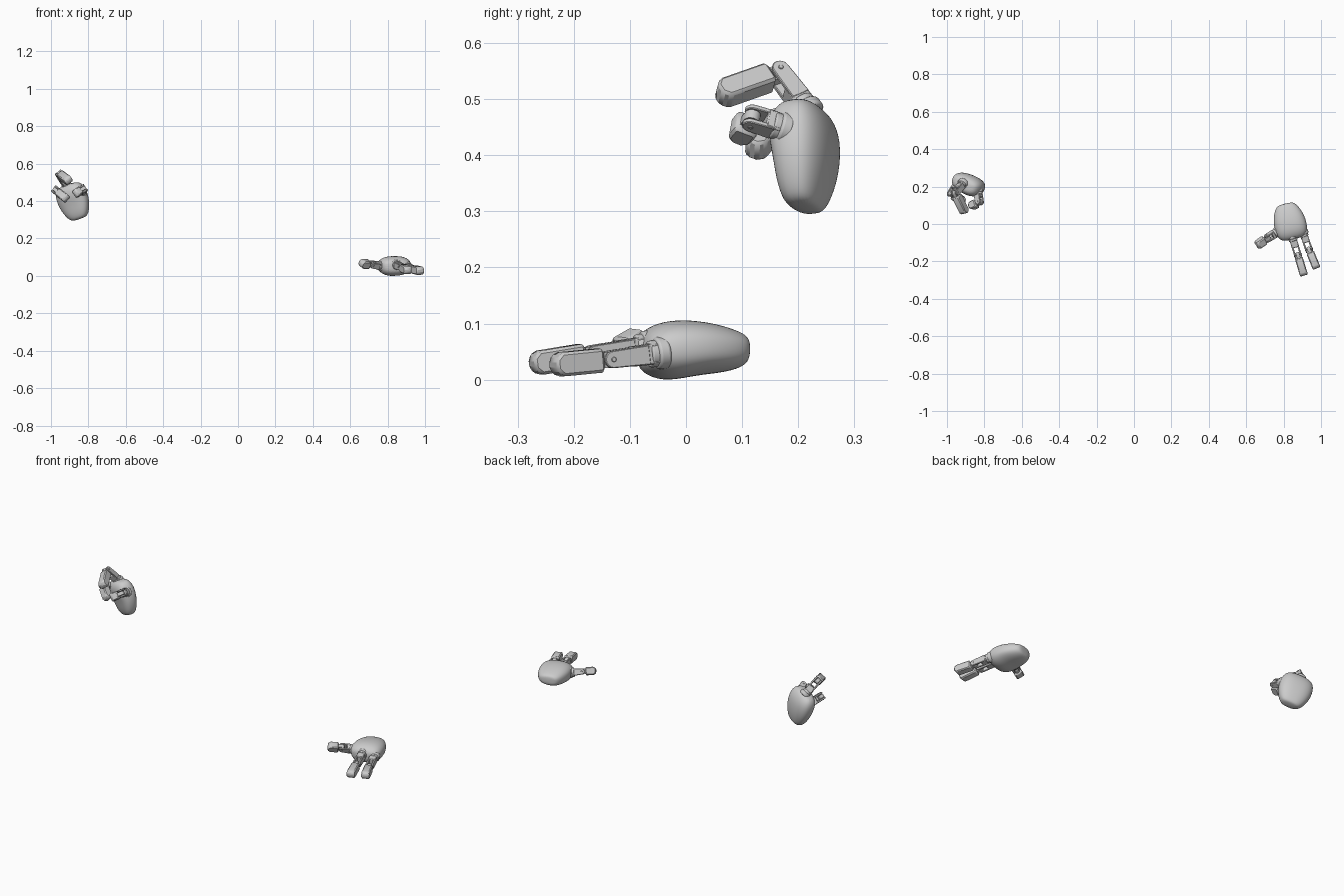
import bpy, bmesh, math
from mathutils import Vector, Matrix

if "Cube" in bpy.data.objects:
    bpy.data.objects.remove(bpy.data.objects["Cube"])


def frame(origin, x, y):
    """Matrix with local X along x and local Y as close to y as possible."""
    x = x.normalized()
    y = (y - x * y.dot(x)).normalized()
    z = x.cross(y)
    m = Matrix((x, y, z)).transposed().to_4x4()
    m.translation = origin
    return m


def finish(name, bm, mat, bevel=0.0, segs=1, subsurf=0, angle=35):
    bm.transform(mat)
    bmesh.ops.recalc_face_normals(bm, faces=bm.faces)
    me = bpy.data.meshes.new(name)
    bm.to_mesh(me)
    bm.free()
    ob = bpy.data.objects.new(name, me)
    bpy.context.collection.objects.link(ob)
    if bevel:
        b = ob.modifiers.new("bevel", 'BEVEL')
        b.width, b.segments = bevel, segs
        b.limit_method, b.angle_limit = 'ANGLE', math.radians(40)
    if subsurf:
        s = ob.modifiers.new("smooth", 'SUBSURF')
        s.levels = s.render_levels = subsurf
    bpy.ops.object.select_all(action='DESELECT')
    ob.select_set(True)
    bpy.context.view_layer.objects.active = ob
    bpy.ops.object.shade_smooth_by_angle(angle=math.radians(angle))
    return ob


def extrude_profile(pts, y0, y1):
    """Extrude an x-z outline between two y values."""
    bm = bmesh.new()
    a = [bm.verts.new((x, y0, z)) for x, z in pts]
    b = [bm.verts.new((x, y1, z)) for x, z in pts]
    n = len(pts)
    bm.faces.new(a)
    bm.faces.new(b[::-1])
    for i in range(n):
        bm.faces.new((a[i], b[i], b[(i + 1) % n], a[(i + 1) % n]))
    return bm


def cylinder(r, depth, axis):
    bm = bmesh.new()
    bmesh.ops.create_cone(bm, cap_ends=True, segments=32, radius1=r, radius2=r, depth=depth)
    bm.transform(Matrix.Rotation(math.pi / 2, 4, axis))
    return bm


def rounded_bar(x0, x1, h0, h1):
    """Tapered bar outline with a round end about x1."""
    arc = [(x1 + h1 * math.sin(t), h1 * math.cos(t))
           for t in (math.pi * i / 12 for i in range(13))]
    return [(x0, h0)] + arc + [(x0, -h0)]


def finger(name, base, joint, tip, up=None):
    base, joint, tip = Vector(base), Vector(joint), Vector(tip)
    d1, d2 = joint - base, tip - joint
    hinge = d1.cross(Vector(up)) if up else d1.cross(d2)
    m1, m2 = frame(base, d1, hinge), frame(joint, d2, hinge)
    l1, l2 = d1.length, d2.length
    # socket collar set into the palm
    finish(name + "_socket", cylinder(0.029, 0.022, 'Y'),
           m1 @ Matrix.Translation((-0.008, 0, 0)), 0.005, 3)
    finish(name + "_collar", cylinder(0.024, 0.03, 'Y'), m1, 0.003, 2)
    # first link: solid root and two hinge cheeks
    k = l1 * 0.55
    finish(name + "_root", extrude_profile(
        [(-0.01, .019), (k, .0175), (k, -.0175), (-0.01, -.019)], -0.019, 0.019), m1, 0.003)
    for side, s in (("left", 1), ("right", -1)):
        finish(name + "_cheek_" + side, extrude_profile(
            rounded_bar(k * 0.4, l1, .0175, .0155), s * 0.011, s * 0.020), m1, 0.0015)
    # hinge pin and tongue
    finish(name + "_pin", cylinder(0.0045, 0.044, 'X'), m1 @ Matrix.Translation((l1, 0, 0)), 0.001)
    tongue = [(-x, z) for x, z in rounded_bar(-0.03, 0, .014, .014)]
    finish(name + "_tongue", extrude_profile(tongue, -0.009, 0.009), m2)
    # chamfered fingertip block
    c, h, s = 0.012, 0.0215, 0.018
    finish(name + "_tip", extrude_profile(
        [(s, h - .004), (s + .006, h), (l2 - c, h), (l2, h - c),
         (l2, c - h), (l2 - c, -h), (s + .006, -h), (s, .004 - h)], -0.0215, 0.0215), m2, 0.005)


# palm stations: distance towards fingers, half width, top, bottom
STATIONS = [(-.102, .032, .018, -.020), (-.092, .054, .029, -.034), (-.055, .074, .042, -.043),
            (-.01, .087, .051, -.047), (.04, .088, .052, -.058), (.075, .077, .040, -.049),
            (.095, .052, .020, -.030)]


def palm(name, centre, fingers, back, mirror):
    bm = bmesh.new()
    rings = []
    n = 24
    for s, w, t, b in STATIONS:
        ring = []
        for i in range(n):
            a = 2 * math.pi * i / n
            c, q = math.cos(a), math.sin(a)
            y = math.copysign(abs(c) ** 0.8, c) * w * mirror
            z = math.copysign(abs(q) ** 0.8, q)
            # the underside swells on the thumb side
            z = z * t if z > 0 else -z * b * (1 - 0.12 * c)
            ring.append(bm.verts.new((s, y, z)))
        rings.append(ring)
    for r0, r1 in zip(rings, rings[1:]):
        for i in range(n):
            j = (i + 1) % n
            bm.faces.new((r0[i], r0[j], r1[j], r1[i]))
    bm.faces.new(rings[0])
    bm.faces.new(rings[-1])
    f, b = Vector(fingers).normalized(), Vector(back)
    finish(name, bm, frame(Vector(centre), f, b.cross(f)), subsurf=2, angle=80)


# flat hand resting on the ground
palm("open_palm", (.832, .010, .055), (.24, -.97, 0), (0, 0, 1), 1)
finger("open_inner_finger", (.848, -.075, .058), (.876, -.165, .046), (.909, -.275, .028), (0, 0, 1))
finger("open_outer_finger", (.906, -.052, .047), (.935, -.135, .036), (.977, -.237, .026), (0, 0, 1))
finger("open_thumb", (.762, -.045, .054), (.716, -.074, .061), (.654, -.116, .066), (.25, -.35, .9))

# raised hand with curled fingers
palm("curled_palm", (-.880, .214, .400), (-.33, 0, .94), (.35, .93, .12), -1)
finger("curled_inner_finger", (-.918, .212, .485), (-.955, .166, .545), (-.903, .058, .507))
finger("curled_outer_finger", (-.942, .212, .428), (-.977, .162, .460), (-.912, .118, .408))
finger("curled_thumb", (-.835, .168, .450), (-.826, .118, .466), (-.876, .092, .435))
